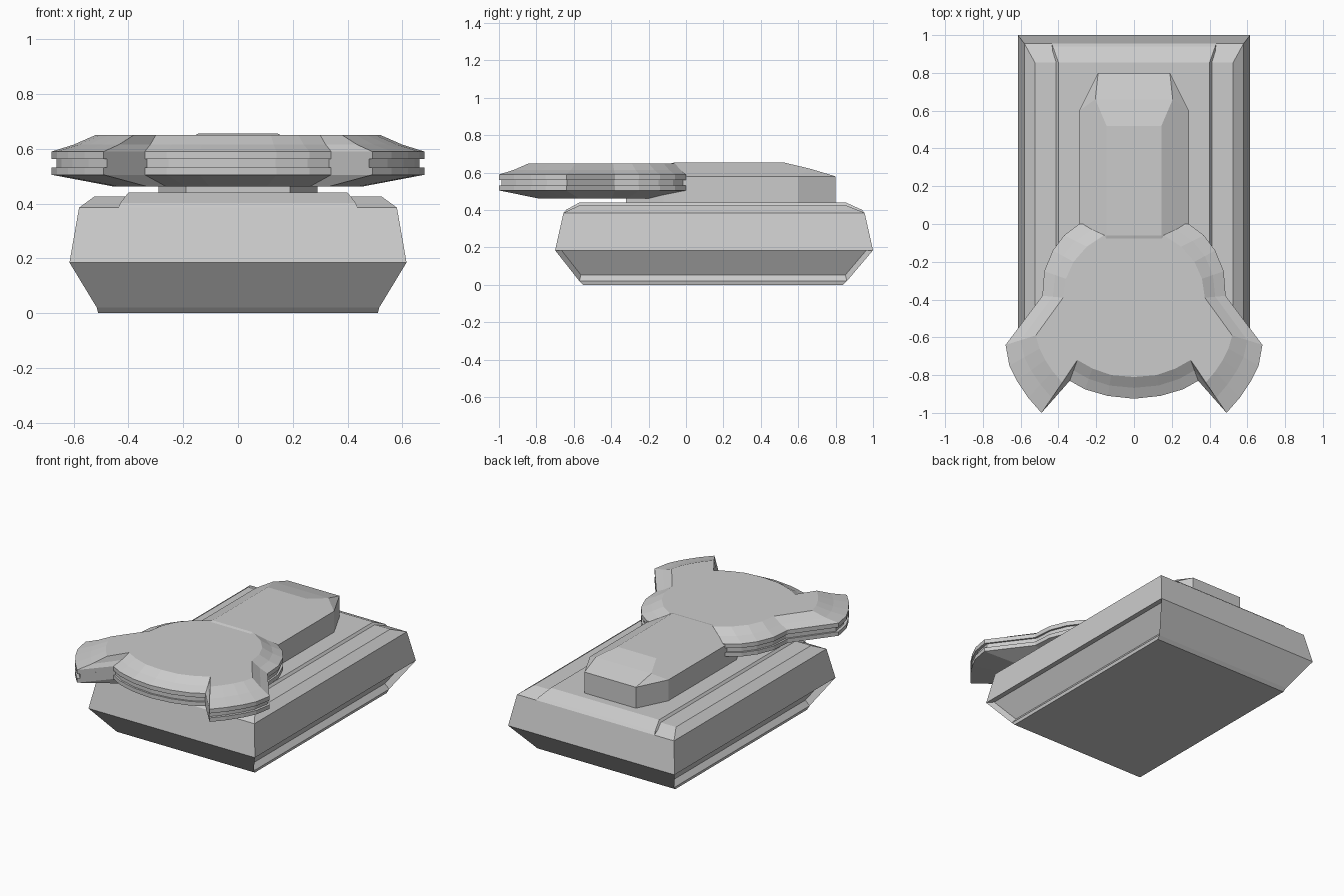
import bpy, bmesh

cube = bpy.data.objects.get("Cube")
if cube:
    bpy.data.objects.remove(cube, do_unlink=True)

grey = bpy.data.materials.new("plain_grey")
grey.use_nodes = True
COLOUR = (0.6, 0.6, 0.6, 1)
grey.diffuse_color = COLOUR
grey.node_tree.nodes["Principled BSDF"].inputs["Base Color"].default_value = COLOUR


def finish(bm, name):
    bmesh.ops.recalc_face_normals(bm, faces=bm.faces[:])
    mesh = bpy.data.meshes.new(name)
    bm.to_mesh(mesh)
    bm.free()
    mesh.materials.append(grey)
    obj = bpy.data.objects.new(name, mesh)
    bpy.context.collection.objects.link(obj)
    return obj


def loft(rings):
    """Skin a stack of closed rings of equal length and cap both ends."""
    bm = bmesh.new()
    rows = [[bm.verts.new(p) for p in ring] for ring in rings]
    for low, high in zip(rows, rows[1:]):
        for i in range(len(low)):
            j = (i + 1) % len(low)
            bm.faces.new((low[i], low[j], high[j], high[i]))
    bm.faces.new(rows[0][::-1])
    bm.faces.new(rows[-1])
    bmesh.ops.recalc_face_normals(bm, faces=bm.faces[:])
    return bm


def rect(half_width, front, back, z):
    w = half_width
    return [(-w, front, z), (w, front, z), (w, back, z), (-w, back, z)]


# Hull with a recessed panel along each lower flank
bm = loft([rect(0.51, -0.55, 0.84, 0), rect(0.515, -0.57, 0.86, 0.02),
           rect(0.615, -0.70, 1.0, 0.185), rect(0.58, -0.655, 0.955, 0.385),
           rect(0.525, -0.57, 0.855, 0.425)])
flanks = [f for f in bm.faces if abs(f.normal.x) > 0.5
          and 0.05 < f.calc_center_median().z < 0.18]
bmesh.ops.inset_individual(bm, faces=flanks, thickness=0.015, depth=-0.04,
                           use_even_offset=True)
finish(bm, "hull")

# Raised centre deck
finish(loft([rect(0.435, -0.655, 0.955, 0.385), rect(0.43, -0.64, 0.94, 0.402),
             rect(0.40, -0.57, 0.855, 0.44)]), "centre_deck")

# Rear housing with chamfered corners and roof
bm = bmesh.new()
corners = [(0.19, -0.32), (0.29, -0.12), (0.29, 0.60), (0.19, 0.80)]
points = [(x, y, z) for x, y in corners for z in (0.43, 0.58)]
points += [(0.145, -0.06, 0.655), (0.145, 0.52, 0.655), (0.205, 0.66, 0.622)]
for x, y, z in points:
    bm.verts.new((x, y, z))
    bm.verts.new((-x, y, z))
bmesh.ops.convex_hull(bm, input=bm.verts[:])
bmesh.ops.dissolve_limit(bm, angle_limit=0.02, verts=bm.verts[:], edges=bm.edges[:])
finish(bm, "rear_housing")

# Front disc: matching half outlines of the rim and of the flat top
rim = [(0.29, 0), (0.37, -0.06), (0.43, -0.14), (0.475, -0.25), (0.485, -0.38),
       (0.68, -0.64), (0.66, -0.75), (0.62, -0.83), (0.56, -0.92), (0.49, -1.0),
       (0.34, -0.83), (0.26, -0.875), (0.14, -0.91), (0, -0.925)]
top = [(0.16, -0.06), (0.25, -0.12), (0.32, -0.20), (0.36, -0.29), (0.375, -0.39),
       (0.52, -0.59), (0.50, -0.66), (0.47, -0.72), (0.43, -0.78), (0.38, -0.84),
       (0.30, -0.72), (0.22, -0.765), (0.12, -0.80), (0, -0.81)]


def disc_ring(blend, z, scale=1.0):
    """Mirrored outline between the rim (0) and the top (1), scaled about the disc."""
    half = []
    for (ax, ay), (bx, by) in zip(rim, top):
        x, y = ax + (bx - ax) * blend, ay + (by - ay) * blend
        half.append((x * scale, -0.45 + (y + 0.45) * scale, z))
    return half + [(-x, y, z) for x, y, z in half[-2::-1]]


finish(loft([disc_ring(1, 0.463, 0.88), disc_ring(0, 0.505), disc_ring(0, 0.532),
             disc_ring(0, 0.532, 0.975), disc_ring(0, 0.562, 0.975),
             disc_ring(0, 0.562), disc_ring(0, 0.59), disc_ring(0.5, 0.615),
             disc_ring(1, 0.65)]), "front_disc")
